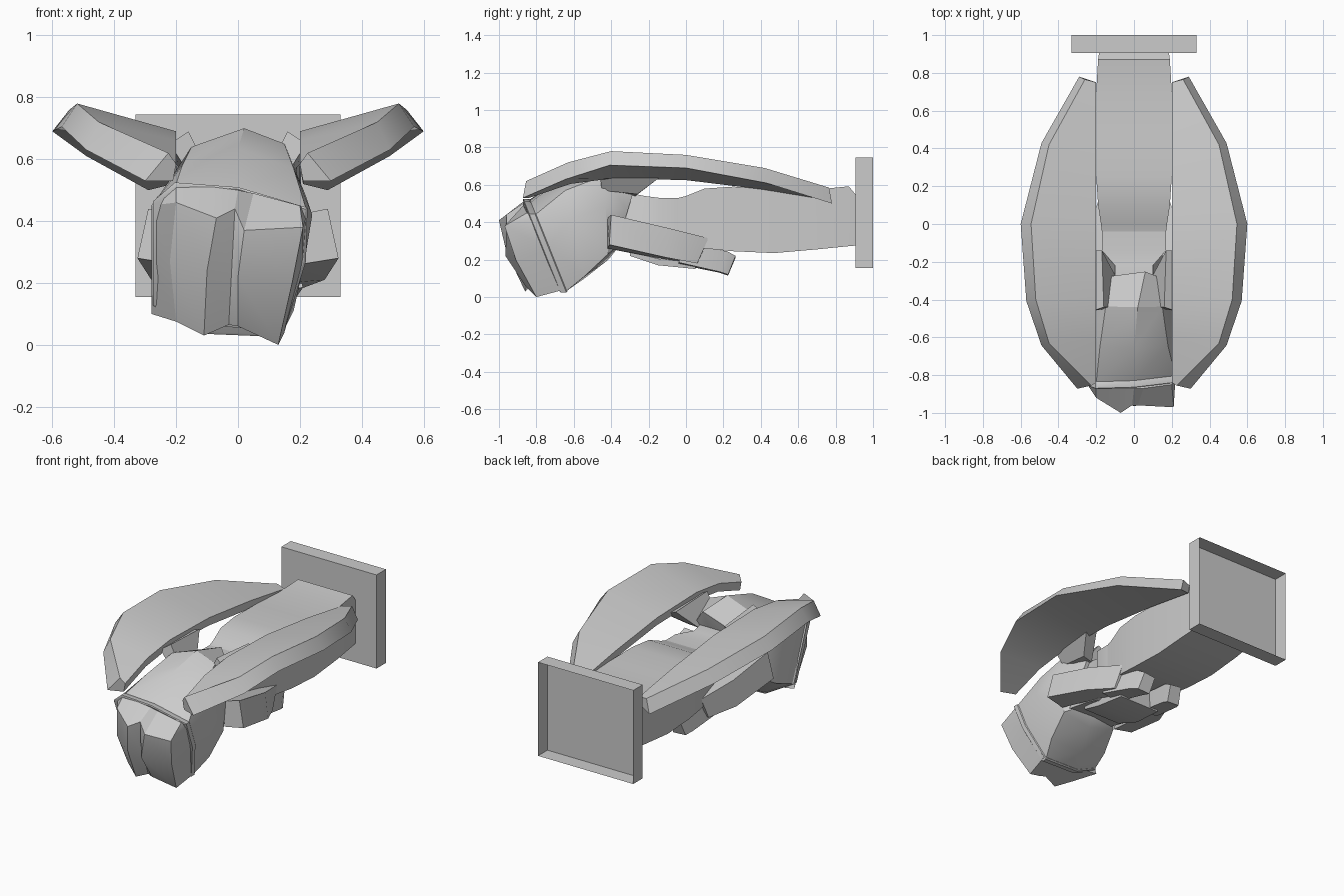
import bpy, bmesh, math


def finish(name, bm, mirror=False, angle=32, fix=True):
    if fix:
        bmesh.ops.recalc_face_normals(bm, faces=bm.faces)
    me = bpy.data.meshes.new(name)
    bm.to_mesh(me)
    bm.free()
    ob = bpy.data.objects.new(name, me)
    bpy.context.collection.objects.link(ob)
    if mirror:
        ob.modifiers.new("mirror", 'MIRROR')
    bpy.ops.object.select_all(action='DESELECT')
    ob.select_set(True)
    bpy.context.view_layer.objects.active = ob
    bpy.ops.object.shade_smooth_by_angle(angle=math.radians(angle))
    return ob


def loft(name, rings, mirror=False, angle=32):
    """Skin a series of closed rings and cap both ends."""
    bm = bmesh.new()
    vs = [[bm.verts.new(p) for p in r] for r in rings]
    n = len(vs[0])
    for a, b in zip(vs, vs[1:]):
        for i in range(n):
            j = (i + 1) % n
            bm.faces.new((a[i], a[j], b[j], b[i]))
    bm.faces.new(vs[0])
    bm.faces.new(vs[-1])
    return finish(name, bm, mirror, angle)


def box_ring(y, wt, wb, zt, zb):
    return [(-wt, y, zt), (wt, y, zt), (wb, y, zb), (-wb, y, zb)]


# wall plate: shallow tray, open at the back
bm = bmesh.new()
bmesh.ops.create_cube(bm, size=1)
for v in bm.verts:
    v.co = (v.co.x * .664, .953 + v.co.y * .094, .45 + v.co.z * .59)
bm.faces.ensure_lookup_table()
back = [f for f in bm.faces if f.calc_center_median().y > .99]
bmesh.ops.delete(bm, geom=back, context='FACES_ONLY')
finish("mount_plate", bm, fix=False)

# rear neck
loft("rear_neck", [box_ring(*s) for s in (
    (-.04, .17, .17, .53, .30), (.0, .175, .175, .54, .285),
    (.1, .19, .19, .58, .26), (.25, .2, .2, .59, .245),
    (.47, .203, .203, .585, .235), (.7, .2, .2, .575, .255),
    (.87, .19, .19, .592, .272), (.905, .185, .185, .55, .275))])

# front neck and the lower throat block
loft("front_neck", [box_ring(*s) for s in (
    (-.5, .1, .16, .53, .28), (-.37, .1, .165, .57, .25),
    (-.22, .1, .17, .54, .22), (-.14, .17, .17, .53, .2),
    (-.03, .17, .17, .53, .24))])
loft("throat_block", [box_ring(*s) for s in (
    (-.3, .14, .13, .3, .22), (-.15, .16, .15, .3, .17),
    (.05, .16, .14, .3, .15))])

# head: outlines in x,z placed on slanted planes y = y0 + slope * (.5 - z)
band_line = [(-.27, .13), (-.27, .46), (-.2, .52), (0, .505),
             (.22, .44), (.215, .27), (.14, .03), (-.1, .04)]
mid_line = [(-.24, .17), (-.25, .49), (-.18, .58), (.0, .635),
            (.18, .57), (.24, .42), (.18, .11), (-.05, .1)]
rear_line = [(-.19, .25), (-.21, .51), (-.15, .64), (.02, .70),
             (.15, .65), (.22, .48), (.19, .23), (0, .2)]
neck_line = [(-.12, .3), (-.14, .5), (-.12, .58), (.06, .66),
             (.12, .58), (.14, .46), (.12, .27), (0, .25)]


def slanted(line, y0, slope, grow=1.0):
    cx, cz = -.02, .28
    pts = [(cx + (x - cx) * grow, cz + (z - cz) * grow) for x, z in line]
    return [(x, y0 + slope * (.5 - z), z) for x, z in pts]


loft("head_shell", [slanted(band_line, -.83, .4), slanted(mid_line, -.63, .22),
                    slanted(rear_line, -.43, .05), slanted(neck_line, -.3, -.3)])
loft("brow_band", [slanted(band_line, -.865, .4, .99), slanted(band_line, -.86, .4, 1.02),
                   slanted(band_line, -.83, .4, 1.02), slanted(band_line, -.82, .4, .99)])

# faceted face mask: rows from brow to chin, left to right
loft("face_mask", [
    [(-.26, -.82, .48), (-.2, -.86, .515), (-.08, -.87, .51), (0, -.87, .5),
     (.05, -.87, .49), (.2, -.85, .45), (.22, -.82, .43)],
    [(-.28, -.80, .45), (-.2, -.92, .46), (-.07, -1, .41), (-.01, -.96, .44),
     (.02, -.96, .37), (.21, -.97, .38), (.22, -.81, .41)],
    [(-.28, -.73, .27), (-.22, -.89, .27), (-.1, -.96, .24), (-.02, -.935, .25),
     (.0, -.965, .22), (.175, -.91, .2), (.21, -.73, .26)],
    [(-.28, -.68, .1), (-.2, -.81, .075), (-.11, -.86, .03), (-.03, -.85, .065),
     (0, -.86, .06), (.13, -.80, .0), (.15, -.65, .04)]], angle=28)

# curved side wings: y, ridge x/z, rim x/z, inner edge z
wing = []
for y, rx, rz, ox, oz, iz in (
        (-.855, .225, .62, .3, .53, .585), (-.63, .45, .72, .49, .63, .66),
        (-.40, .52, .78, .57, .705, .69), (0, .545, .76, .60, .69, .68),
        (.42, .45, .69, .49, .61, .63), (.765, .26, .585, .29, .50, .575)):
    wing.append([(.2, y * .98, iz), (rx, y, rz), (ox, y * 1.02, oz),
                 (.21, y * .98, iz - .055)])
loft("side_wing", wing, mirror=True)

# brackets joining wings to neck
loft("wing_bracket", [
    [(.1, -.44, .57), (.17, -.45, .57), (.22, -.46, .65), (.16, -.44, .69)],
    [(.1, -.27, .54), (.17, -.26, .55), (.25, -.14, .64), (.17, -.14, .67)]], mirror=True)

# side arms folding inward under the neck, with end blocks
loft("side_arm", [
    [(.19, -.42, .42), (.29, -.40, .44), (.325, -.41, .28), (.2, -.42, .26)],
    [(.15, -.1, .36), (.26, -.1, .37), (.28, -.1, .21), (.16, -.1, .2)],
    [(.08, .12, .30), (.19, .12, .315), (.2, .06, .18), (.09, .06, .18)]],
    mirror=True, angle=20)
loft("arm_end_block", [
    [(.08, .0, .27), (.19, .0, .28), (.21, -.04, .185), (.09, -.04, .175)],
    [(.06, .22, .235), (.16, .22, .245), (.175, .18, .135), (.07, .18, .13)],
    [(.06, .265, .21), (.14, .265, .22), (.155, .225, .12), (.07, .225, .115)]],
    mirror=True, angle=20)
